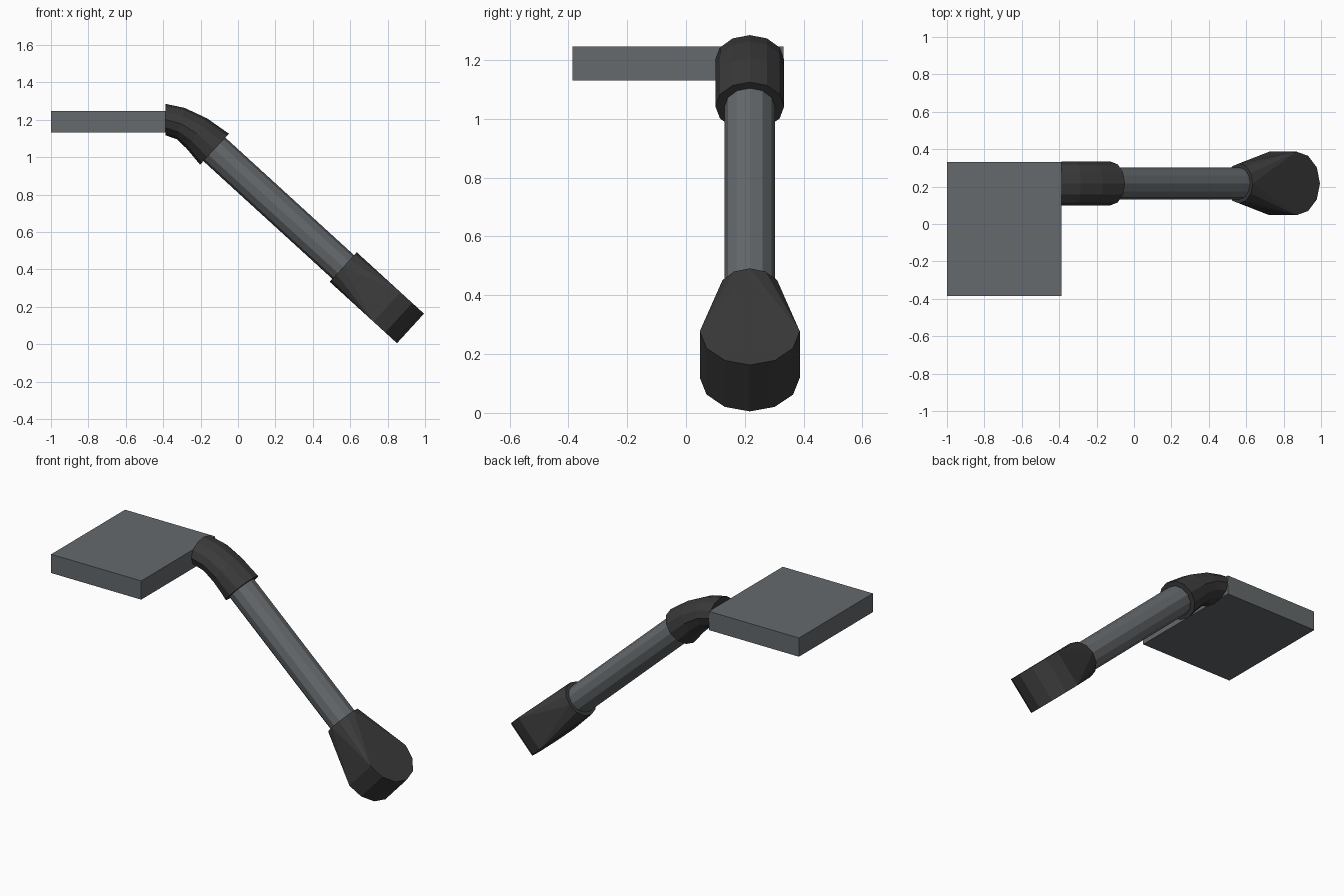
import bpy, bmesh
from math import cos, sin, pi, radians
from mathutils import Vector, Matrix

if "Cube" in bpy.data.objects:
    bpy.data.objects.remove(bpy.data.objects["Cube"])

CY = 0.217                       # arm's plane in y
N = 12                           # sides of every round part
TILT = radians(42.4)             # downward slope of the arm
AXIS = Vector((cos(TILT), 0, -sin(TILT)))
NORMAL = Vector((sin(TILT), 0, cos(TILT)))
SIDE = Vector((0, 1, 0))


def material(name, rgb):
    m = bpy.data.materials.new(name)
    m.diffuse_color = (*rgb, 1)
    m.use_nodes = True
    m.node_tree.nodes["Principled BSDF"].inputs["Base Color"].default_value = m.diffuse_color
    return m


STEEL = material("steel_grey", (0.13, 0.142, 0.15))
RUBBER = material("dark_rubber", (0.042, 0.042, 0.042))


def finish(name, bm, mat):
    bmesh.ops.recalc_face_normals(bm, faces=bm.faces)
    me = bpy.data.meshes.new(name)
    bm.to_mesh(me)
    bm.free()
    me.materials.append(mat)
    ob = bpy.data.objects.new(name, me)
    bpy.context.collection.objects.link(ob)
    return ob


def ring(center, up, half_width):
    return [center + up * cos(2 * pi * i / N) + SIDE * half_width * sin(2 * pi * i / N)
            for i in range(N)]


def loft(name, rings, mat):
    bm = bmesh.new()
    vs = [[bm.verts.new(p) for p in r] for r in rings]
    for a, b in zip(vs, vs[1:]):
        for i in range(N):
            j = (i + 1) % N
            bm.faces.new((a[i], a[j], b[j], b[i]))
    bm.faces.new(vs[0])
    bm.faces.new(vs[-1])
    return finish(name, bm, mat)


# Flat square plate
bm = bmesh.new()
bmesh.ops.create_cube(bm, size=1, matrix=Matrix.Translation((-0.694, -0.027, 1.188))
                      @ Matrix.Diagonal((0.612, 0.717, 0.115, 1)))
finish("plate", bm, STEEL)

# Bent elbow: top and bottom (x, z) of each cross-section
sections = [((-0.388, 1.285), (-0.388, 1.117)), ((-0.285, 1.263), (-0.325, 1.095)),
            ((-0.165, 1.207), (-0.275, 1.046)), ((-0.048, 1.125), (-0.203, 0.96))]
rings = []
for (tx, tz), (bx, bz) in sections:
    top, bottom = Vector((tx, CY, tz)), Vector((bx, CY, bz))
    rings.append(ring((top + bottom) / 2, (top - bottom) / 2, 0.117))
loft("elbow", rings, RUBBER)

# Straight tube running into the elbow and the foot
foot_start = Vector((0.5625, CY, 0.4125))
tube_start = foot_start - AXIS * 0.97
loft("tube", [ring(p, NORMAL * 0.086, 0.086)
              for p in (tube_start, foot_start + AXIS * 0.1)], STEEL)

# Paddle foot: hull from a round collar to a half disc
R, H, LENGTH = 0.17, 0.107, 0.487
points = ring(foot_start, NORMAL * H, H)
for i in range(7):
    a = -pi / 2 + i * pi / 6
    p = foot_start + AXIS * (LENGTH - R + R * cos(a)) + SIDE * R * sin(a)
    points += [p + NORMAL * H, p - NORMAL * H]
bm = bmesh.new()
for p in points:
    bm.verts.new(p)
bmesh.ops.convex_hull(bm, input=bm.verts)
bmesh.ops.dissolve_limit(bm, angle_limit=radians(1), verts=bm.verts, edges=bm.edges)
finish("foot", bm, RUBBER)
